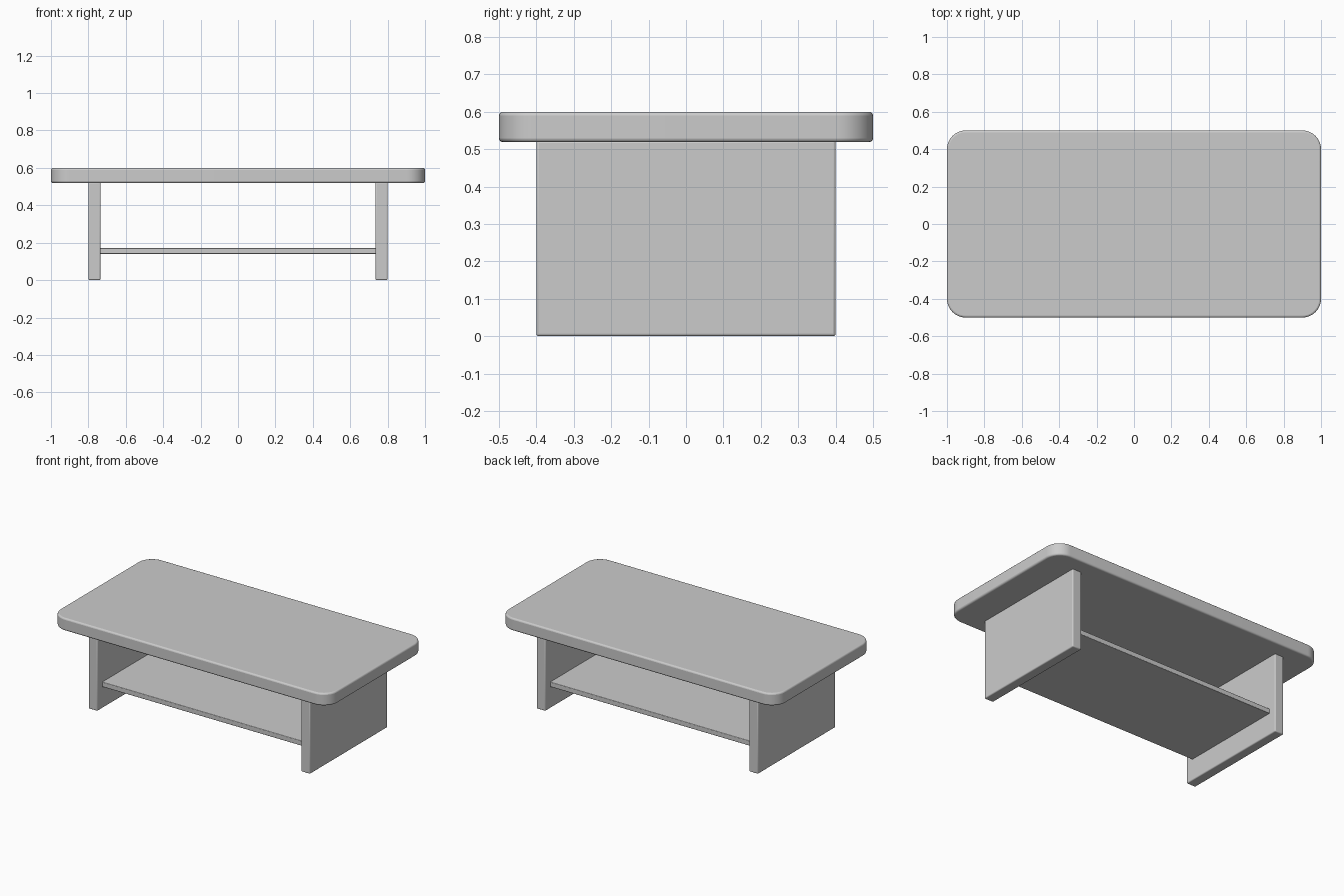
import bpy, bmesh, math

if "Cube" in bpy.data.objects:
    bpy.data.objects.remove(bpy.data.objects["Cube"])

grey = bpy.data.materials.new("plain grey")
grey.diffuse_color = (0.6, 0.6, 0.6, 1)
grey.use_nodes = True
grey.node_tree.nodes["Principled BSDF"].inputs["Base Color"].default_value = grey.diffuse_color


def slab(name, lo, hi, edge, corner=0.0):
    """Box between two corners, with optional rounded plan corners and softened edges."""
    bm = bmesh.new()
    bmesh.ops.create_cube(bm, size=1)
    for v in bm.verts:
        v.co = [(a + b) / 2 + c * (b - a) for a, b, c in zip(lo, hi, v.co)]
    if corner:
        upright = [e for e in bm.edges
                   if abs(e.verts[0].co.z - e.verts[1].co.z) > 0.01]
        bmesh.ops.bevel(bm, geom=upright, offset=corner, segments=10,
                        profile=0.5, affect='EDGES')
    me = bpy.data.meshes.new(name)
    bm.to_mesh(me)
    bm.free()
    me.materials.append(grey)
    ob = bpy.data.objects.new(name, me)
    bpy.context.collection.objects.link(ob)
    bev = ob.modifiers.new("soft edges", 'BEVEL')
    bev.width = edge
    bev.segments = 3
    bev.limit_method = 'ANGLE'
    bev.angle_limit = math.radians(40)
    bpy.ops.object.select_all(action='DESELECT')
    ob.select_set(True)
    bpy.context.view_layer.objects.active = ob
    bpy.ops.object.shade_smooth_by_angle(angle=math.radians(35))
    return ob


# Rounded table top
slab("table_top", (-1, -0.5, 0.519), (1, 0.5, 0.6), 0.01, corner=0.1)

# Panel legs, one at each end
slab("left_leg_panel", (-0.8, -0.4, 0), (-0.735, 0.4, 0.523), 0.007)
slab("right_leg_panel", (0.735, -0.4, 0), (0.8, 0.4, 0.523), 0.007)

# Lower shelf between the legs
slab("lower_shelf", (-0.738, -0.35, 0.14), (0.738, 0.35, 0.172), 0.004)
